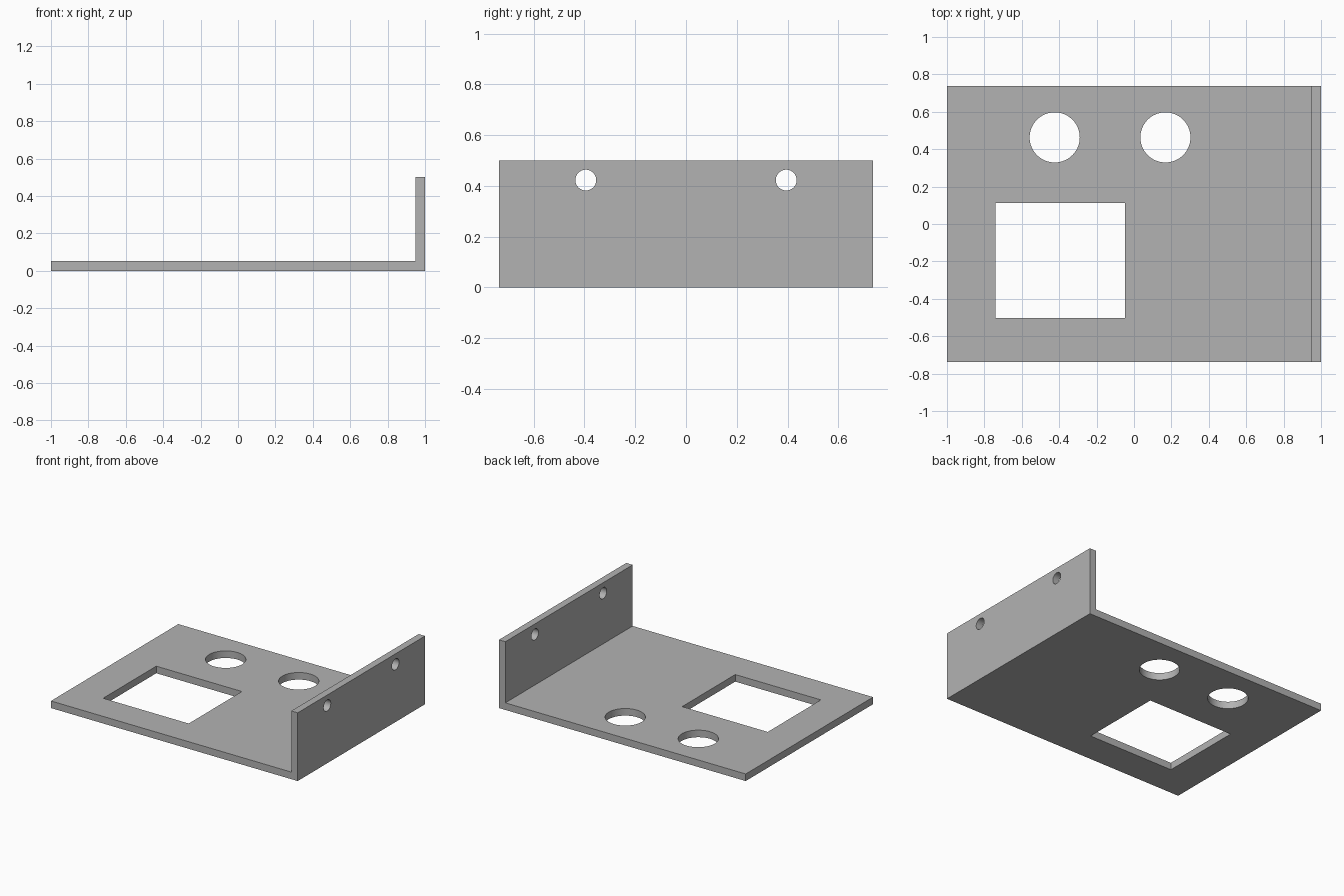
import bpy
import bmesh
from math import pi
from mathutils import Matrix

default = bpy.data.objects.get("Cube")
if default:
    bpy.data.objects.remove(default, do_unlink=True)

HALF_DEPTH = 0.737
THICK = 0.052
HEIGHT = 0.5

# Plain grey metal
grey = bpy.data.materials.new("grey metal")
grey.use_nodes = True
colour = (0.45, 0.45, 0.45, 1)
grey.diffuse_color = colour
grey.node_tree.nodes["Principled BSDF"].inputs["Base Color"].default_value = colour


def add_object(name, bm):
    bmesh.ops.recalc_face_normals(bm, faces=bm.faces)
    mesh = bpy.data.meshes.new(name)
    bm.to_mesh(mesh)
    bm.free()
    mesh.materials.append(grey)
    obj = bpy.data.objects.new(name, mesh)
    bpy.context.collection.objects.link(obj)
    return obj


def box_cutter(name, x0, x1, y0, y1):
    bm = bmesh.new()
    bmesh.ops.create_cube(bm, size=1, matrix=Matrix.Translation(
        ((x0 + x1) / 2, (y0 + y1) / 2, 0)) @ Matrix.Diagonal((x1 - x0, y1 - y0, 0.4, 1)))
    return add_object(name, bm)


def round_cutter(name, centre, radius, turn=Matrix()):
    bm = bmesh.new()
    bmesh.ops.create_cone(bm, cap_ends=True, segments=64, radius1=radius,
                          radius2=radius, depth=0.4,
                          matrix=Matrix.Translation(centre) @ turn)
    return add_object(name, bm)


# L-shaped profile swept from front to back
profile = [(-1, 0), (1, 0), (1, HEIGHT), (1 - THICK, HEIGHT), (1 - THICK, THICK), (-1, THICK)]
bm = bmesh.new()
face = bm.faces.new([bm.verts.new((x, -HALF_DEPTH, z)) for x, z in profile])
swept = bmesh.ops.extrude_face_region(bm, geom=[face])["geom"]
bmesh.ops.translate(bm, vec=(0, 2 * HALF_DEPTH, 0),
                    verts=[g for g in swept if isinstance(g, bmesh.types.BMVert)])
bracket = add_object("angle_bracket", bm)

# Rectangular window, two large base holes, two small flange holes
cutters = [box_cutter("window_cutter", -0.741, -0.047, -0.503, 0.112)]
for x in (-0.424, 0.168):
    cutters.append(round_cutter("base_hole_cutter", (x, 0.463, 0), 0.134))
for y in (-0.395, 0.395):
    cutters.append(round_cutter("flange_hole_cutter", (1, y, 0.423), 0.041,
                                Matrix.Rotation(pi / 2, 4, "Y")))

bpy.ops.object.select_all(action="DESELECT")
bpy.context.view_layer.objects.active = bracket
bracket.select_set(True)
for cutter in cutters:
    cutter.hide_render = True
    cut = bracket.modifiers.new("cut", "BOOLEAN")
    cut.operation = "DIFFERENCE"
    cut.solver = "EXACT"
    cut.object = cutter
    bpy.ops.object.modifier_apply(modifier=cut.name)
    bpy.data.objects.remove(cutter, do_unlink=True)

# Smooth hole walls, crisp edges
bpy.ops.object.shade_smooth_by_angle(angle=pi / 6)
